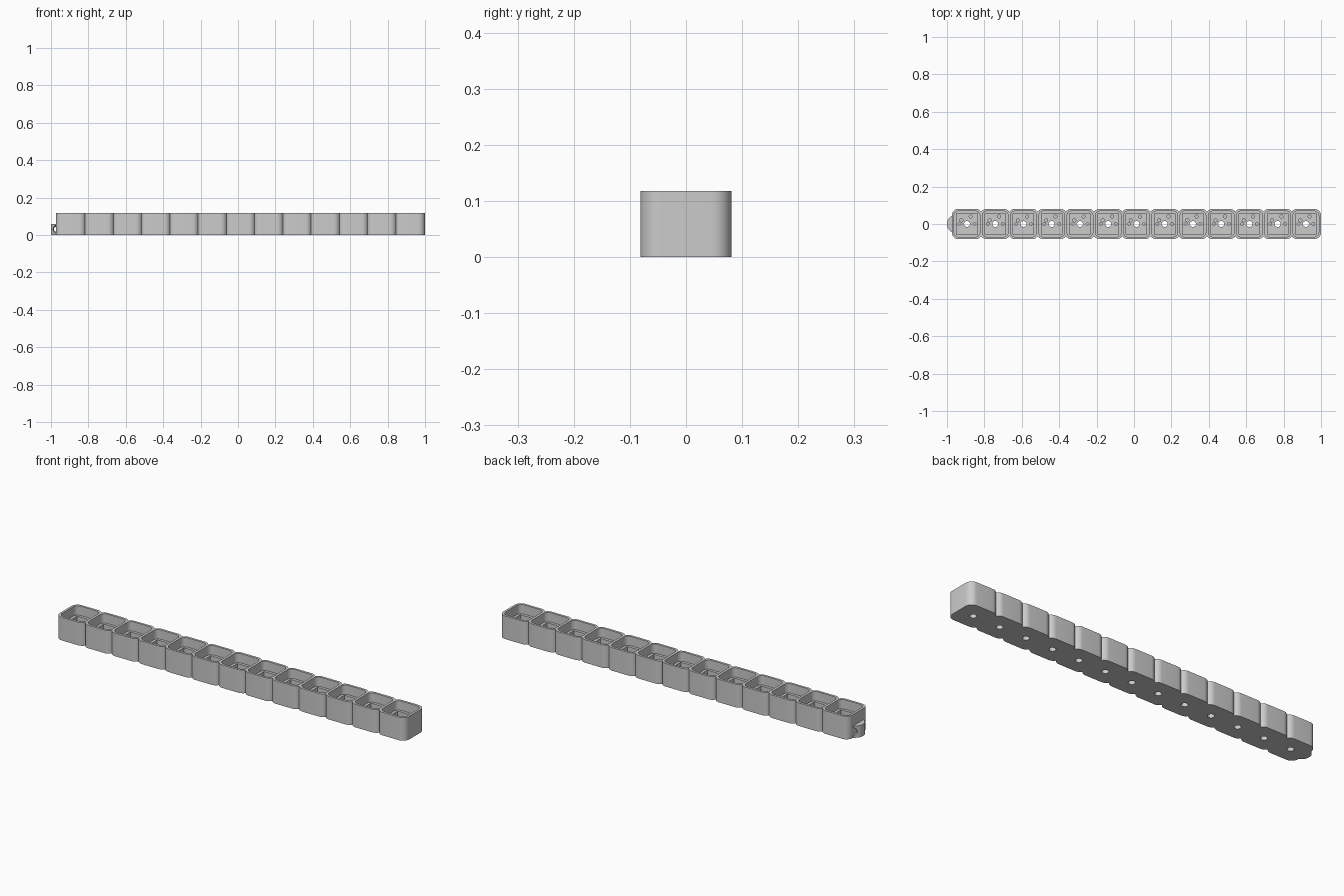
import bpy, bmesh
from math import pi, cos, sin, acos

if "Cube" in bpy.data.objects:
    bpy.data.objects.remove(bpy.data.objects["Cube"])

N, PITCH, X0 = 13, 0.151, -0.893      # cups, spacing, first cup centre
HALF, RAD, H = 0.081, 0.035, 0.118    # cup half width, corner radius, height
CENTRES = [X0 + i * PITCH for i in range(N)]


def arc(cx, cy, r, a0, a1, n):
    return [(cx + r * cos(a0 + (a1 - a0) * k / n), cy + r * sin(a0 + (a1 - a0) * k / n))
            for k in range(n + 1)]


def rounded_square(cx, half, r, n=8):
    c = half - r
    pts = []
    for k, (sx, sy) in enumerate([(1, 1), (-1, 1), (-1, -1), (1, -1)]):
        pts += arc(cx + sx * c, sy * c, r, k * pi / 2, (k + 1) * pi / 2, n)
    return pts


def circle(cx, cy, r, n=24):
    return arc(cx, cy, r, 0, 2 * pi, n)[:-1]


def prisms(name, items):
    """One object from (outline, bottom, top) prisms."""
    bm = bmesh.new()
    for pts, z0, z1 in items:
        lo = [bm.verts.new((x, y, z0)) for x, y in pts]
        hi = [bm.verts.new((x, y, z1)) for x, y in pts]
        bm.faces.new(lo[::-1])
        bm.faces.new(hi)
        for i in range(len(pts)):
            j = (i + 1) % len(pts)
            bm.faces.new((lo[i], lo[j], hi[j], hi[i]))
    return finish(name, bm)


def finish(name, bm):
    bmesh.ops.recalc_face_normals(bm, faces=bm.faces)
    me = bpy.data.meshes.new(name)
    bm.to_mesh(me)
    bm.free()
    ob = bpy.data.objects.new(name, me)
    bpy.context.collection.objects.link(ob)
    return ob


def cut(ob, cutter):
    cutter.hide_render = True
    m = ob.modifiers.new("cut", 'BOOLEAN')
    m.operation, m.solver, m.object = 'DIFFERENCE', 'EXACT', cutter
    bpy.context.view_layer.objects.active = ob
    bpy.ops.object.modifier_apply(modifier=m.name)
    bpy.data.objects.remove(cutter)


def smooth(ob):
    bpy.ops.object.select_all(action='DESELECT')
    ob.select_set(True)
    bpy.context.view_layer.objects.active = ob
    bpy.ops.object.shade_smooth_by_angle(angle=0.5)


# Scalloped outline of the merged cups, right to left along the back
c = HALF - RAD
a = acos((PITCH / 2 - c) / RAD)
back = []
for i in reversed(range(N)):
    x = CENTRES[i]
    back += arc(x + c, c, RAD, 0 if i == N - 1 else a, pi / 2, 8)
    back += arc(x - c, c, RAD, pi / 2, pi if i == 0 else pi - a, 8)
    if i:
        back.pop()                    # junction point is shared with the next cup
outline = back + [(x, -y) for x, y in reversed(back)]
body = prisms("tray_body", [(outline, 0, H)])

# Upper recess, square pocket, and sockets in each floor
cut(body, prisms("recess_cutter", [(rounded_square(x, 0.069, 0.025), 0.07, 0.2) for x in CENTRES]))
cut(body, prisms("pocket_cutter", [([(x - .055, -.055), (x + .055, -.055), (x + .055, .055), (x - .055, .055)],
                                    0.03, 0.1) for x in CENTRES]))
holes = []
for x in CENTRES:
    holes.append((circle(x, 0, 0.016), -0.05, 0.05))
    for dx, dy, r in [(-.04, 0, .0075), (.04, 0, .0075), (-.03, .02, .0085), (.02, .04, .0085)]:
        holes.append((circle(x + dx, dy, r, 16), 0.006, 0.05))
cut(body, prisms("socket_cutter", holes))
smooth(body)

# Tapered hanging loop on the left end with a flared cross hole
lug = [(-0.97, -0.045), (-0.97, 0.045), (-0.98, 0.04), (-0.996, 0.022), (-1.0, 0.01),
       (-1.0, -0.01), (-0.996, -0.022), (-0.98, -0.04)]
loop = prisms("end_loop", [(lug, 0, 0.06)])
bm = bmesh.new()
rings = []
for k in range(-6, 7):
    y = k * 0.01
    r = 0.012 + 5.5 * y * y
    rings.append([bm.verts.new((-0.972 + r * cos(t * pi / 12), y, 0.031 + r * sin(t * pi / 12)))
                  for t in range(24)])
for p, q in zip(rings, rings[1:]):
    for t in range(24):
        bm.faces.new((p[t], p[(t + 1) % 24], q[(t + 1) % 24], q[t]))
bm.faces.new(rings[0])
bm.faces.new(rings[-1])
cut(loop, finish("loop_hole_cutter", bm))
smooth(loop)
